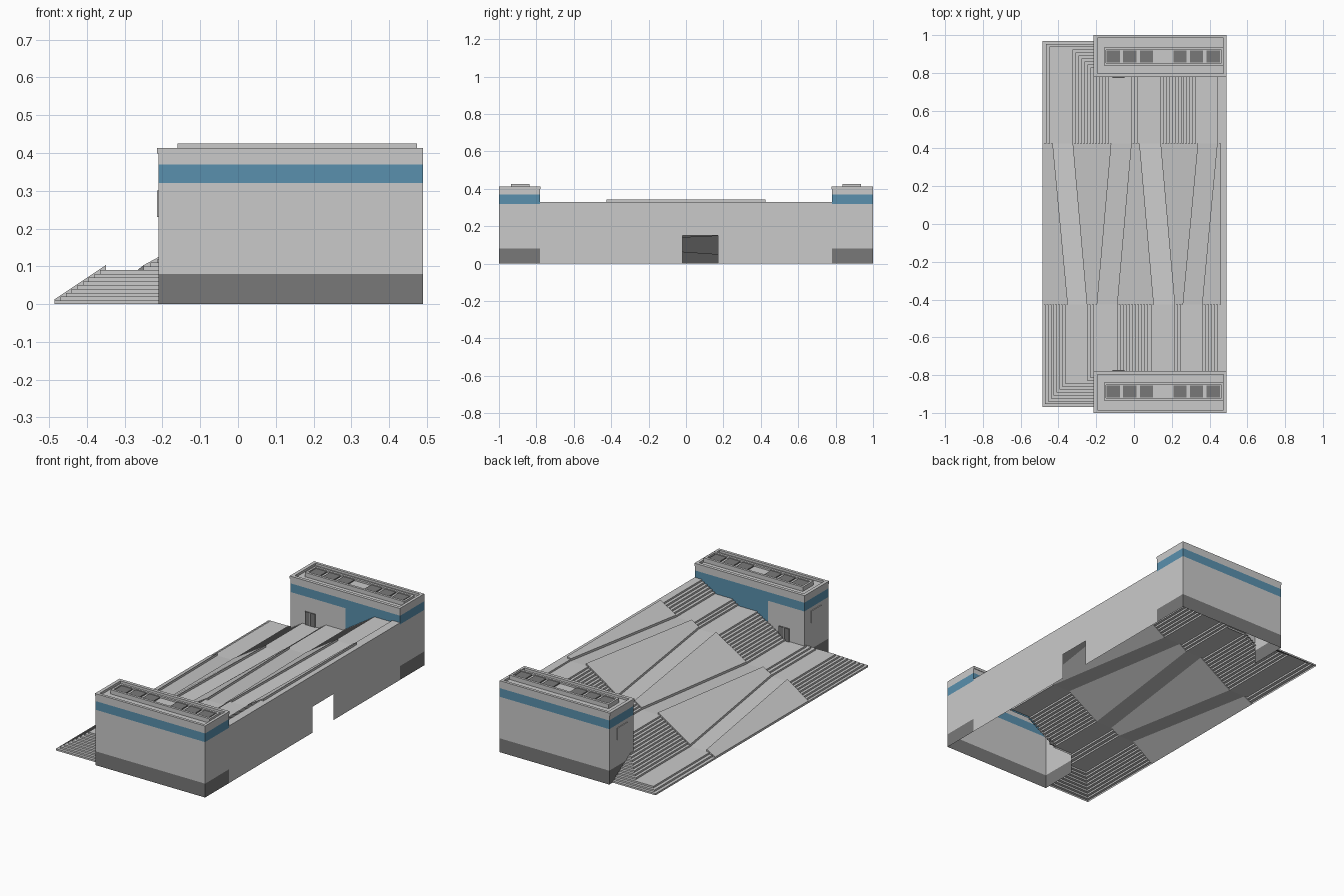
import bpy
import bmesh
from mathutils import Vector

if "Cube" in bpy.data.objects:
    bpy.data.objects.remove(bpy.data.objects["Cube"], do_unlink=True)


def material(name, rgb):
    m = bpy.data.materials.new(name)
    m.use_nodes = True
    m.diffuse_color = (*rgb, 1)
    m.node_tree.nodes["Principled BSDF"].inputs["Base Color"].default_value = (*rgb, 1)
    return m


MATS = [material("light_concrete", (0.59, 0.59, 0.59)),
        material("dark_grey", (0.19, 0.19, 0.19)),
        material("blue_glass", (0.10, 0.28, 0.42))]
LIGHT, DARK, BLUE = range(3)
UP = (0, 0, 1)


class Part:
    """Collects faces and boxes for one named object."""

    def __init__(self, name):
        self.name, self.bm = name, bmesh.new()

    def face(self, pts, facing, mat=LIGHT):
        f = self.bm.faces.new([self.bm.verts.new(p) for p in pts])
        f.normal_update()
        if f.normal.dot(Vector(facing)) < 0:
            f.normal_flip()
        f.material_index = mat

    def flat(self, x0, x1, y0, y1, z, mat=LIGHT):
        self.face([(x0, y0, z), (x1, y0, z), (x1, y1, z), (x0, y1, z)], UP, mat)

    def wall_x(self, x, y0, y1, z0, z1, facing, mat=LIGHT):
        self.face([(x, y0, z0), (x, y1, z0), (x, y1, z1), (x, y0, z1)], (facing, 0, 0), mat)

    def wall_y(self, y, x0, x1, z0, z1, facing, mat=LIGHT):
        self.face([(x0, y, z0), (x1, y, z0), (x1, y, z1), (x0, y, z1)], (0, facing, 0), mat)

    def box(self, x0, x1, y0, y1, z0, z1, mat=LIGHT):
        y0, y1 = sorted((y0, y1))
        self.flat(x0, x1, y0, y1, z1, mat)
        self.face([(x0, y0, z0), (x1, y0, z0), (x1, y1, z0), (x0, y1, z0)], (0, 0, -1), mat)
        self.wall_x(x0, y0, y1, z0, z1, -1, mat)
        self.wall_x(x1, y0, y1, z0, z1, 1, mat)
        self.wall_y(y0, x0, x1, z0, z1, -1, mat)
        self.wall_y(y1, x0, x1, z0, z1, 1, mat)

    def done(self):
        bmesh.ops.remove_doubles(self.bm, verts=self.bm.verts, dist=0.0001)
        me = bpy.data.meshes.new(self.name)
        self.bm.to_mesh(me)
        self.bm.free()
        for m in MATS:
            me.materials.append(m)
        ob = bpy.data.objects.new(self.name, me)
        bpy.context.collection.objects.link(ob)


# Layout: start and end of each flight in x, and its step count, at both ends
RISE, INNER, OUTER, TOWER_X, BACK, TOP = 0.01, 0.425, 0.97, -0.21, 0.49, 0.33
FLIGHTS = {
    -1: [(-0.485, -0.35, 9), (-0.25, -0.195, 3), (-0.09, 0.105, 12), (0.215, 0.26, 3), (0.36, 0.46, 6)],
    1: [(-0.485, -0.43, 3), (-0.325, -0.12, 13), (-0.015, 0.03, 3), (0.14, 0.34, 13), (0.44, 0.46, 1)],
}


def steps(side):
    """(start x, end x, height) of every tread."""
    xs, count = [], 0
    for a, b, n in FLIGHTS[side]:
        xs += [a + (b - a) * i / n for i in range(n)]
    return [(x, nx, RISE * (i + 1)) for i, (x, nx) in enumerate(zip(xs, xs[1:] + [BACK]))]


def levels(side):
    """Height at the foot and head of every flight."""
    out, z = [], 0
    for a, b, n in FLIGHTS[side]:
        out.append((z, z + n * RISE))
        z += n * RISE
    return out


def reach(z):
    """Outer y of the terrace at height z, where the steps wrap the corner."""
    return OUTER - (z - RISE) * 1.58


# Steps at both ends, wrapping round the outer corners
for side, label in ((-1, "front"), (1, "rear")):
    p = Part(label + "_steps")
    for x0, x1, z in steps(side):
        in_tower = x0 >= TOWER_X
        y = 0.79 if in_tower else reach(z)
        p.wall_x(x0, side * INNER, side * y, z - RISE, z, -1)
        if not in_tower:
            p.wall_y(side * y, x0, TOWER_X, z - RISE, z, side)
            xe = min(x1, TOWER_X)
            p.flat(x0, xe, side * INNER, side * y, z)
            p.flat(xe, TOWER_X, side * reach(z + RISE), side * y, z) if xe < TOWER_X else None
            if x1 > TOWER_X:
                p.flat(TOWER_X, x1, side * INNER, side * 0.79, z)
        else:
            p.flat(x0, x1, side * INNER, side * y, z)
    p.done()

# Zigzag ramps between the flights, and sloped slabs over the flights
F, R = FLIGHTS[-1], FLIGHTS[1]
fz, rz = levels(-1), levels(1)
ramps, slabs = Part("zigzag_ramps"), Part("sloped_slabs")
for i in range(5):
    fx1, rx1 = F[i][1], R[i][1]
    fx2, rx2 = (F[i + 1][0], R[i + 1][0]) if i < 4 else (BACK, BACK)
    ramps.face([(fx1, -INNER, fz[i][1]), (fx2, -INNER, fz[i][1]),
                (rx2, INNER, rz[i][1]), (rx1, INNER, rz[i][1])], UP)
    base = [Vector((F[i][0], -INNER, fz[i][0])), Vector((F[i][1], -INNER, fz[i][1])),
            Vector((R[i][1], INNER, rz[i][1])), Vector((R[i][0], INNER, rz[i][0]))]
    lift = Vector((0, 0, 0.013))
    top = [v + lift for v in base]
    mid = sum(base, Vector()) / 4
    slabs.face(top, UP)
    slabs.face(base, UP)
    for k in range(4):
        j = (k + 1) % 4
        slabs.face([base[k], base[j], top[j], top[k]], (base[k] + base[j]) / 2 - mid)
ramps.done()
slabs.done()

# Long back wall with a doorway notch
p = Part("back_wall")
for y0, y1, z0 in ((-0.78, -0.02, 0), (-0.02, 0.17, 0.15), (0.17, 0.78, 0)):
    p.wall_x(BACK, y0, y1, z0, TOP, 1)
p.done()

# End towers
BANDS = [(0, 0.08, DARK), (0.08, 0.32, LIGHT), (0.32, 0.37, BLUE), (0.37, 0.41, LIGHT)]
for s, label in ((-1, "front"), (1, "rear")):
    yi, yo = s * 0.78, s * 1.0
    p = Part(label + "_tower_walls")
    for z0, z1, m in BANDS:
        p.wall_y(yo, TOWER_X, BACK, z0, z1, s, m)
        p.wall_x(TOWER_X, yi, yo, z0, z1, -1, m)
        p.wall_x(BACK, yi, yo, z0, z1, 1, m)
        if z0 > 0.3:
            p.wall_y(yi, TOWER_X, BACK, z0, z1, -s, m)
    # inner wall standing on the steps: concrete by the door, then glass
    for x0, x1, z in steps(s):
        x0 = max(x0, TOWER_X)
        if x1 > x0 and z < 0.32:
            p.wall_y(yi, x0, x1, z - RISE, 0.32, -s, BLUE if x0 > 0.02 else LIGHT)
    p.done()

    # Door on the inner wall and window on the end wall
    d = Part(label + "_tower_door")
    floor = levels(s)[1][1]
    d.box(-0.115, -0.05, yi, yi - s * 0.006, floor, floor + 0.075, DARK)
    d.box(-0.086, -0.079, yi, yi - s * 0.008, floor, floor + 0.075, LIGHT)
    d.done()
    w = Part(label + "_tower_window")
    w.box(TOWER_X - 0.004, TOWER_X, s * 0.84, s * 0.93, 0.23, 0.30)
    w.done()

    # Roof with a rim
    r = Part(label + "_roof")
    r.flat(TOWER_X, BACK, min(yi, yo), max(yi, yo), 0.4)
    t = 0.016
    r.box(TOWER_X - 0.004, BACK, yi - s * 0.003, yi + s * t, 0.398, 0.413)
    r.box(TOWER_X - 0.004, BACK, yo - s * t, yo, 0.398, 0.413)
    r.box(TOWER_X - 0.004, TOWER_X + t, yi + s * t, yo - s * t, 0.398, 0.413)
    r.box(BACK - t, BACK, yi + s * t, yo - s * t, 0.398, 0.413)
    r.done()

    # Raised skylight frame with six dark panes
    k = Part(label + "_skylights")
    a, b, y0, y1 = -0.16, 0.474, s * 0.838, s * 0.935
    k.box(a, b, y0, y1, 0.4, 0.415)
    k.box(a, b, y0, y0 + s * 0.014, 0.415, 0.425)
    k.box(a, b, y1 - s * 0.014, y1, 0.415, 0.425)
    for x in (a, b - 0.012):
        k.box(x, x + 0.012, y0 + s * 0.014, y1 - s * 0.014, 0.415, 0.425)
    for start in (-0.145, 0.208):
        for i in range(3):
            x = start + i * 0.088
            k.box(x, x + 0.07, s * 0.855, s * 0.918, 0.415, 0.421, DARK)
    k.done()
